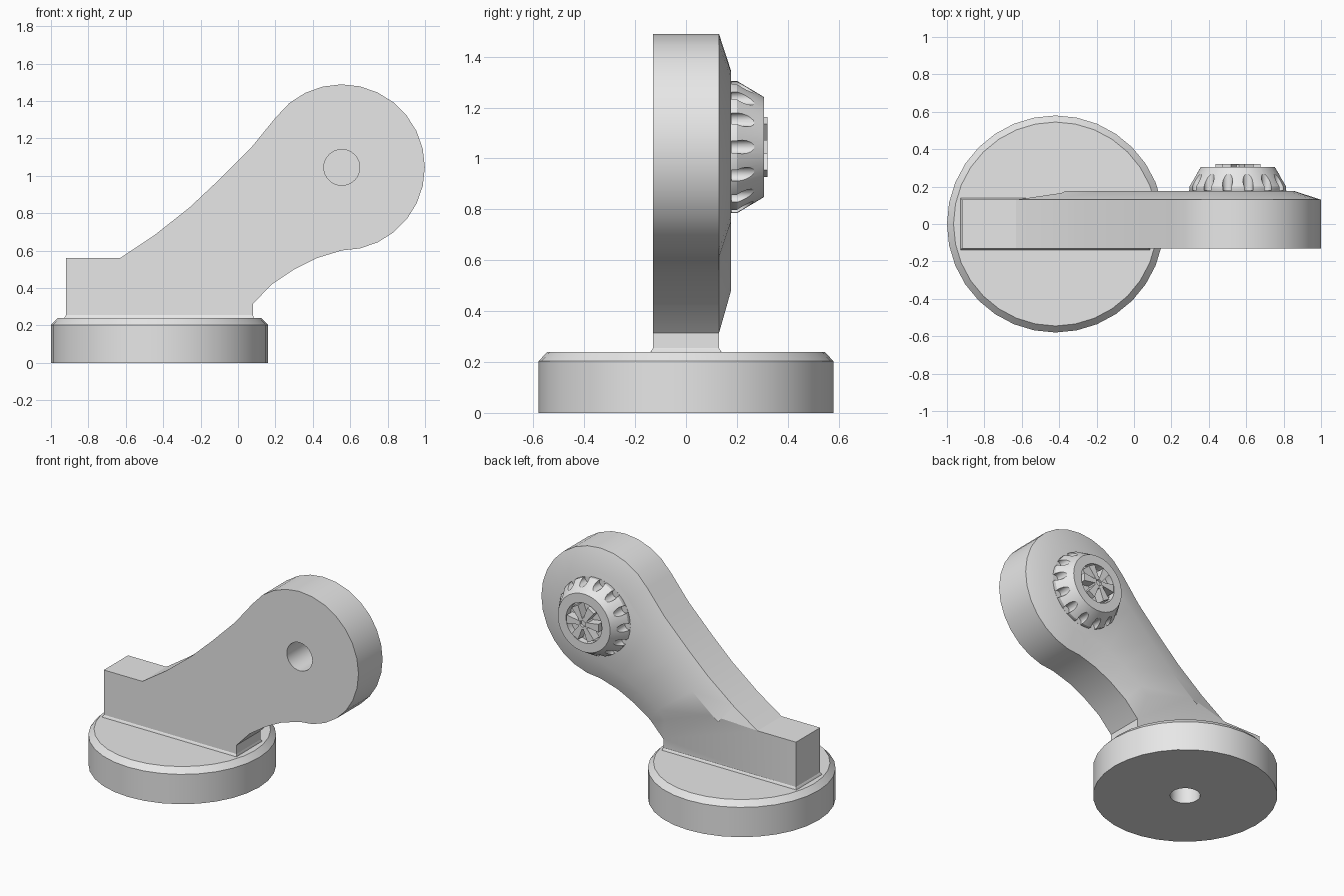
import bpy, bmesh, math
from mathutils import Matrix, Vector

if "Cube" in bpy.data.objects:
    bpy.data.objects.remove(bpy.data.objects["Cube"], do_unlink=True)

GREY = (0.8, 0.8, 0.8, 1.0)
mat = bpy.data.materials.new("plain_grey")
mat.use_nodes = True
mat.diffuse_color = GREY
mat.node_tree.nodes["Principled BSDF"].inputs["Base Color"].default_value = GREY

PIVOT = Vector((0.555, 0, 1.045))
HEAD_R = 0.444
BACK = 0.13
CROWN = 0.176
TO_BACK = Matrix.Rotation(-math.pi / 2, 4, 'X')   # turns a +z axis to +y


def finish(name, bm):
    bmesh.ops.recalc_face_normals(bm, faces=bm.faces)
    mesh = bpy.data.meshes.new(name)
    bm.to_mesh(mesh)
    bm.free()
    mesh.materials.append(mat)
    obj = bpy.data.objects.new(name, mesh)
    bpy.context.collection.objects.link(obj)
    return obj


def select(obj):
    bpy.ops.object.select_all(action='DESELECT')
    obj.select_set(True)
    bpy.context.view_layer.objects.active = obj


def smooth(obj):
    select(obj)
    bpy.ops.object.shade_smooth_by_angle(angle=math.radians(30))


def cut(obj, cutter):
    select(obj)
    mod = obj.modifiers.new("cut", 'BOOLEAN')
    mod.operation = 'DIFFERENCE'
    mod.solver = 'EXACT'
    mod.object = cutter
    bpy.ops.object.modifier_apply(modifier=mod.name)
    bpy.data.objects.remove(cutter, do_unlink=True)


def lathe(bm, profile, segments, matrix):
    """Turn (radius, height) pairs around z, capping both ends."""
    rings = []
    for r, h in profile:
        rings.append([bm.verts.new(matrix @ Vector((r * math.cos(a), r * math.sin(a), h)))
                      for a in (math.tau * i / segments for i in range(segments))])
    for low, high in zip(rings, rings[1:]):
        for i in range(segments):
            j = (i + 1) % segments
            bm.faces.new((low[i], low[j], high[j], high[i]))
    bm.faces.new(rings[0][::-1])
    bm.faces.new(rings[-1])


# Round base with chamfered rim and a blind hole underneath
bm = bmesh.new()
lathe(bm, [(0.095, 0.2), (0.095, 0), (0.58, 0), (0.58, 0.203), (0.545, 0.24)],
      32, Matrix.Translation((-0.42, 0, 0)))
smooth(finish("round_base", bm))

# Arm outline: upper neck, round head, lower neck
upper = [(-0.63, 0.56), (-0.45, 0.68), (-0.26, 0.83), (-0.1, 0.98), (0.07, 1.15), (0.2, 1.31)]
head = []
for i in range(18):
    a = math.radians(129 - i * 219 / 17)
    head.append((PIVOT.x + HEAD_R * math.cos(a), PIVOT.z + HEAD_R * math.sin(a)))
lower = [(0.42, 0.56), (0.3, 0.5), (0.18, 0.42), (0.08, 0.315)]
limb = [Vector(p) for p in upper + head + lower]
foot = [Vector(p) for p in [(0.08, 0.235), (-0.92, 0.235), (-0.92, 0.56)]]


def inset(points, d):
    """Offset a clockwise outline inwards."""
    result = []
    for i, p in enumerate(points):
        a = (p - points[i - 1]).normalized()
        b = (points[(i + 1) % len(points)] - p).normalized()
        na, nb = Vector((a.y, -a.x)), Vector((b.y, -b.x))
        result.append(p + (na + nb) * d / (1 + na.dot(nb)))
    return result


# Arm: flat front, straight sides, sloped and raised back
bm = bmesh.new()
outline = limb + foot
front = [bm.verts.new((p.x, -BACK, p.y)) for p in outline]
back = [bm.verts.new((p.x, BACK, p.y)) for p in outline]
crown = [bm.verts.new((p.x, CROWN, p.y)) for p in inset(limb, 0.14)]
bm.faces.new(front)
for i in range(len(outline)):
    j = (i + 1) % len(outline)
    bm.faces.new((front[i], front[j], back[j], back[i]))
n = len(limb)
for i in range(n):
    j = (i + 1) % n
    bm.faces.new((back[i], back[j], crown[j], crown[i]))
bm.faces.new(crown)
bm.faces.new([back[n - 1]] + back[n:] + [back[0]])
arm = finish("arm", bm)

# Blind pivot hole in the front of the arm
bm = bmesh.new()
lathe(bm, [(0.096, -0.3), (0.096, 0.1)], 32, Matrix.Translation(PIVOT) @ TO_BACK)
cut(arm, finish("hole_cutter", bm))
smooth(arm)

# Small fillet where the arm meets the base
bm = bmesh.new()
rings = []
for grow, z in ((0.01, 0.235), (0.008, 0.243), (0, 0.255)):
    x0, x1, y = -0.92 - grow, 0.08 + grow / 2, BACK + grow
    rings.append([bm.verts.new((px, py, z)) for px, py in ((x0, -y), (x1, -y), (x1, y), (x0, y))])
for low, high in zip(rings, rings[1:]):
    for i in range(4):
        bm.faces.new((low[i], low[i - 1], high[i - 1], high[i]))
bm.faces.new(rings[0])
bm.faces.new(rings[-1])
smooth(finish("foot_fillet", bm))

# Knob: tapered grip with a recessed face
knob_at = Matrix.Translation(PIVOT) @ TO_BACK
bm = bmesh.new()
lathe(bm, [(0.25, 0.16), (0.26, 0.178), (0.26, 0.2), (0.197, 0.306), (0.135, 0.306), (0.135, 0.26)],
      56, knob_at)
knob = finish("knob", bm)

# Fourteen grip notches around the knob
bm = bmesh.new()
for i in range(14):
    place = knob_at @ Matrix.Rotation(math.tau * i / 14, 4, 'Z') @ Matrix.Translation((0.246, 0, 0))
    lathe(bm, [(0.027, 0.178), (0.027, 0.35)], 16, place)
cut(knob, finish("notch_cutter", bm))
smooth(knob)

# Six flared spokes in the knob face
bm = bmesh.new()
for i in range(6):
    turn = knob_at @ Matrix.Rotation(math.tau * i / 6, 4, 'Z')
    ends = [[bm.verts.new(turn @ Vector((r, s * w, h)))
             for r, w, s in ((0.02, 0.012, -1), (0.12, 0.028, -1), (0.12, 0.028, 1), (0.02, 0.012, 1))]
            for h in (0.25, 0.32)]
    for k in range(4):
        bm.faces.new((ends[0][k - 1], ends[0][k], ends[1][k], ends[1][k - 1]))
    bm.faces.new(ends[0])
    bm.faces.new(ends[1])
finish("knob_spokes", bm)

# Hub with a small dimple
bm = bmesh.new()
lathe(bm, [(0.04, 0.25), (0.04, 0.318), (0.025, 0.318), (0.025, 0.305)], 24, knob_at)
smooth(finish("knob_hub", bm))
